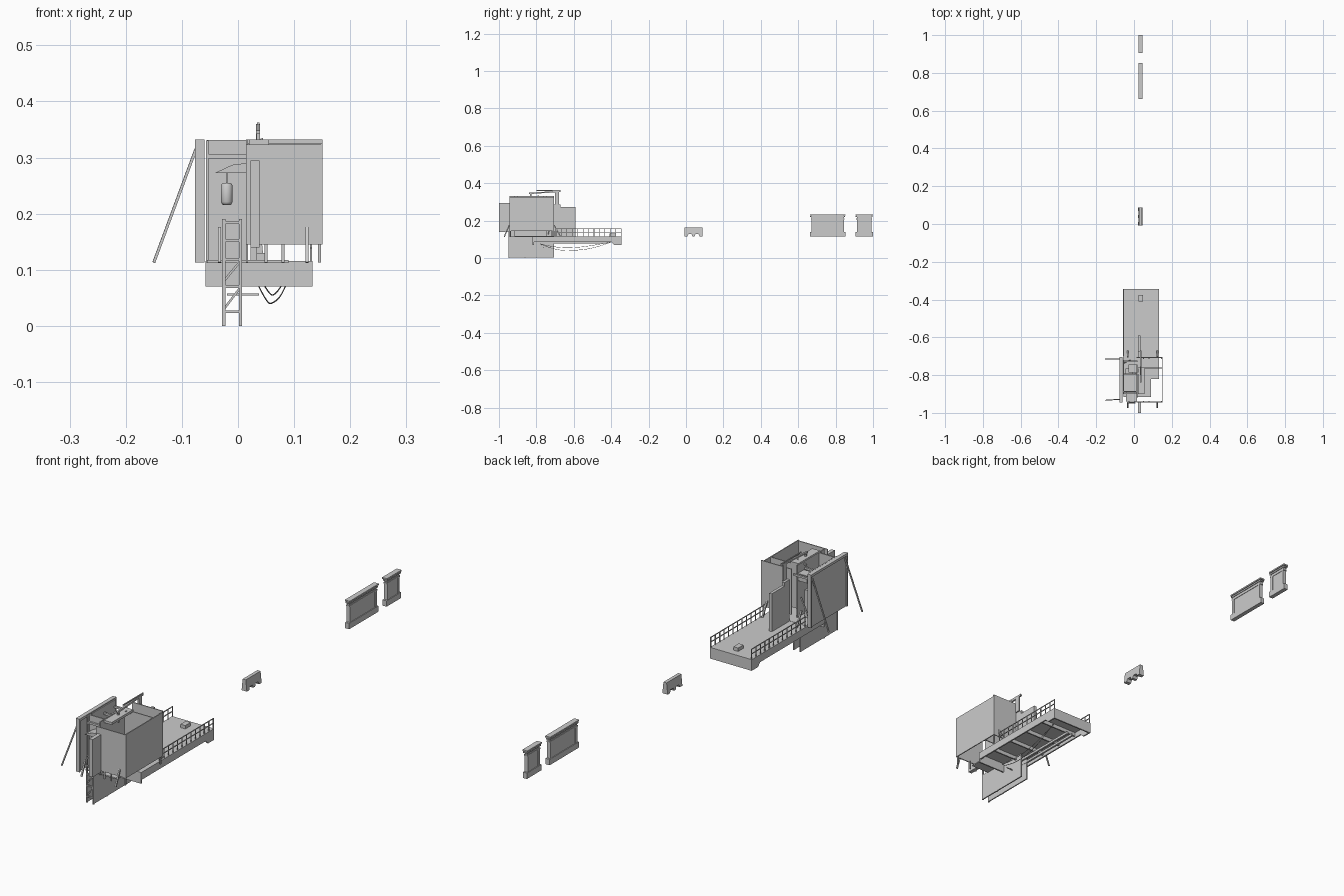
import bpy, bmesh, math
from mathutils import Vector


def mesh(name, bm):
    me = bpy.data.meshes.new(name)
    bmesh.ops.recalc_face_normals(bm, faces=bm.faces)
    bm.to_mesh(me)
    bm.free()
    ob = bpy.data.objects.new(name, me)
    bpy.context.collection.objects.link(ob)
    return ob


def box(name, x, y, z):
    bm = bmesh.new()
    bmesh.ops.create_cube(bm, size=1)
    for v in bm.verts:
        v.co = [(a + b) / 2 + c * (b - a) for (a, b), c in zip((x, y, z), v.co)]
    return mesh(name, bm)


def bar(name, p, q, w=0.005, d=None):
    p, q = Vector(p), Vector(q)
    bm = bmesh.new()
    bmesh.ops.create_cube(bm, size=1)
    for v in bm.verts:
        v.co = (v.co.x * w, v.co.y * (d or w), v.co.z * (q - p).length)
    ob = mesh(name, bm)
    ob.rotation_euler = (q - p).to_track_quat('Z', 'Y').to_euler()
    ob.location = (p + q) / 2
    return ob


def prism(name, pts, axis, a, b):
    """Extrude a 2D profile along x (yz profile) or y (xz profile)."""
    bm = bmesh.new()
    co = (lambda p, t: (t, p[0], p[1])) if axis == 'x' else (lambda p, t: (p[0], t, p[1]))
    f = bm.faces.new([bm.verts.new(co(p, a)) for p in pts])
    r = bmesh.ops.extrude_face_region(bm, geom=[f])
    off = Vector((b - a, 0, 0)) if axis == 'x' else Vector((0, b - a, 0))
    bmesh.ops.translate(bm, vec=off, verts=[g for g in r['geom'] if isinstance(g, bmesh.types.BMVert)])
    return mesh(name, bm)


def cable(name, pts, r=0.0012):
    cu = bpy.data.curves.new(name, 'CURVE')
    cu.dimensions, cu.bevel_depth, cu.bevel_resolution = '3D', r, 1
    s = cu.splines.new('NURBS')
    s.points.add(len(pts) - 1)
    for p, c in zip(s.points, pts):
        p.co = (*c, 1)
    s.use_endpoint_u, s.order_u = True, 3
    ob = bpy.data.objects.new(name, cu)
    bpy.context.collection.objects.link(ob)


# Platform: deck, fascias, deeper end, joists
XL, XR, YE = -0.058, 0.133, -0.345
box("deck", (XL, XR), (-0.82, YE), (0.108, 0.116))
side = [(-0.82, 0.116), (YE, 0.116), (YE, 0.07), (-0.385, 0.07), (-0.40, 0.085), (-0.82, 0.085)]
prism("side_fascia_right", side, 'x', XR - 0.006, XR)
prism("side_fascia_left", side, 'x', XL, XL + 0.006)
box("end_fascia", (XL, XR), (YE - 0.006, YE), (0.07, 0.116))
box("rear_fascia", (XL, XR), (-0.82, -0.814), (0.07, 0.116))
for i in range(4):
    y = -0.74 + i * 0.1
    box("joist", (XL + 0.006, XR - 0.006), (y, y + 0.006), (0.092, 0.108))
for x in (-0.03, -0.005):
    box("under_beam", (x, x + 0.008), (-0.80, -0.42), (0.078, 0.088))
box("deck_box", (0.025, 0.047), (-0.41, -0.375), (0.116, 0.13))

# Railings on both sides
for x in (XL + 0.003, XR - 0.003):
    for z in (0.138, 0.157):
        bar("rail", (x, -0.70, z), (x, YE, z), 0.003)
    for i in range(13):
        y = -0.695 + i * 0.029
        bar("rail_post", (x, y, 0.116), (x, y, 0.158), 0.003)

# Cables slung under the deck
for x, dx, z in ((0.035, 0.055, 0.02), (0.045, 0.04, 0.035)):
    cable("cable", [(x, -0.78, 0.075), (x + dx * .3, -0.70, z + 0.02), (x + dx * .5, -0.58, z + 0.02),
                    (x + dx * .8, -0.48, z + 0.035), (x + dx, -0.40, 0.085)])
bar("pipe", (-0.02, -0.76, 0.056), (0.037, -0.76, 0.056), 0.003)

# Lower passage: two tall side sheets tied by rungs
for x in (-0.028, 0.002):
    box("lower_panel", (x, x + 0.005), (-0.945, -0.705), (0.002, 0.116))
    for y in (-0.947, -0.86):
        bar("ladder_upright", (x + 0.0025, y, 0.0), (x + 0.0025, y, 0.19 if y < -0.9 else 0.116), 0.006)
for z in (0.025, 0.07, 0.118, 0.152, 0.184):
    bar("ladder_rung", (-0.026, -0.947, z), (0.005, -0.947, z), 0.005)
bar("ladder_brace", (-0.025, -0.945, 0.03), (0.004, -0.945, 0.068), 0.004)
bar("ladder_brace", (-0.025, -0.945, 0.08), (0.004, -0.945, 0.115), 0.004)

# Right room: open top and bottom
Y0, Y1 = -0.945, -0.705
box("room_front", (0.014, 0.151), (Y0, Y0 + 0.004), (0.145, 0.323))
box("room_right", (0.147, 0.151), (Y0, Y1), (0.145, 0.325))
box("room_back", (0.014, 0.151), (Y1 - 0.004, Y1), (0.145, 0.332))
box("room_left", (0.014, 0.018), (-0.92, -0.745), (0.113, 0.332))
box("room_partition", (0.018, 0.147), (-0.765, -0.761), (0.145, 0.325))
box("inner_floor", (-0.055, 0.09), (-0.915, -0.705), (0.112, 0.117))
for x in (0.05, 0.08, 0.145):
    for y in (Y0 + 0.006, Y1 - 0.006):
        bar("room_leg", (x, y, 0.113), (x, y, 0.15), 0.005)
for x in (-0.033, 0.123):
    bar("front_strut", (x, Y0, 0.175), (x, -0.972, 0.113), 0.006)
    bar("back_strut", (x, Y1, 0.175), (x, -0.672, 0.116), 0.006)

# Left wall with battens and outside braces
box("left_wall", (-0.072, -0.066), (Y0, Y1), (0.113, 0.332))
box("left_inner_wall", (-0.057, -0.053), (-0.90, -0.72), (0.113, 0.33))
for y in (Y0, Y1 - 0.006):
    box("wall_batten", (-0.077, -0.06), (y, y + 0.006), (0.113, 0.332))
box("wall_top_batten", (-0.077, -0.06), (Y0, Y1), (0.322, 0.332))
bar("wall_brace_back", (-0.075, -0.715, 0.315), (-0.15, -0.715, 0.113), 0.005)
bar("wall_brace_front", (-0.075, -0.928, 0.315), (-0.15, -0.933, 0.113), 0.005)

# Passage wall, ceiling ties, shelf
box("passage_wall", (-0.055, 0.014), (-0.89, -0.885), (0.113, 0.331))
for y in (-0.90, -0.80, -0.73):
    box("ceiling_tie", (-0.055, 0.018), (y, y + 0.008), (0.298, 0.306))
box("passage_cabinet", (-0.045, -0.005), (-0.80, -0.765), (0.117, 0.23))
box("passage_vent", (-0.03, 0.012), (-0.785, -0.745), (0.27, 0.30))
bar("passage_cross_brace", (-0.05, -0.735, 0.125), (-0.02, -0.72, 0.22), 0.005)

# Front canopy and hanging lantern
prism("canopy", [(-0.042, 0.272), (0.015, 0.272), (0.015, 0.29), (-0.01, 0.287)], 'y', -0.94, -0.89)
bar("lantern_rod", (-0.02, -0.92, 0.25), (-0.02, -0.92, 0.275), 0.003)
bm = bmesh.new()
prof = [(0, 0.215), (0.008, 0.216), (0.0105, 0.221), (0.0105, 0.25), (0.008, 0.254), (0, 0.255)]
vs = [bm.verts.new((r, 0, z)) for r, z in prof]
es = [bm.edges.new(e) for e in zip(vs, vs[1:])]
bmesh.ops.spin(bm, geom=vs + es, cent=(0, 0, 0), axis=(0, 0, 1), angle=math.tau, steps=16)
bmesh.ops.remove_doubles(bm, verts=bm.verts, dist=1e-5)
lan = mesh("lantern", bm)
lan.location = (-0.02, -0.92, 0)
for p in lan.data.polygons:
    p.use_smooth = True

# Door leaves standing out of the set
box("front_door_leaf", (0.022, 0.038), (-1.0, -0.945), (0.14, 0.295))
box("back_door_leaf", (0.022, 0.034), (-0.672, -0.59), (0.116, 0.272))
box("back_door_jamb", (0.022, 0.034), (-0.705, -0.672), (0.116, 0.287))

# Hoist on top
bar("hoist_boom", (0.036, -0.84, 0.345), (0.036, -0.67, 0.356), 0.007)
bar("hoist_mast", (0.036, -0.69, 0.287), (0.036, -0.69, 0.355), 0.007, 0.02)
bar("hoist_stay", (0.036, -0.80, 0.36), (0.036, -0.67, 0.36), 0.004)
bar("hoist_foot", (0.036, -0.83, 0.30), (0.036, -0.83, 0.348), 0.006)
bar("hoist_cross_bar", (0.005, -0.79, 0.318), (0.045, -0.79, 0.332), 0.006)
box("hoist_base", (0.02, 0.055), (-0.90, -0.76), (0.322, 0.332))

# Detached road barrier with notched feet
bm_y = [(-0.008, 0.116), (0.008, 0.116), (0.013, 0.128), (0.03, 0.128), (0.034, 0.116), (0.046, 0.116),
        (0.05, 0.128), (0.067, 0.128), (0.072, 0.116), (0.088, 0.116), (0.088, 0.163), (-0.008, 0.163)]
bar_ob = prism("barrier", bm_y, 'x', 0.022, 0.046)
for v in bar_ob.data.vertices:
    k = (v.co.z - 0.116) / 0.047
    v.co.x = 0.034 + (v.co.x - 0.034) * (1 - 0.4 * k)

# Detached parapet walls: plinth, body, end piers, stacked cornice
for a, b in ((0.662, 0.852), (0.905, 1.0)):
    layers = [(0, 0.018, 0.116, 0.14), (0.01, 0.012, 0.14, 0.205), (0.005, 0.016, 0.205, 0.211),
              (0.008, 0.012, 0.211, 0.218), (0.002, 0.018, 0.218, 0.223), (0, 0.022, 0.226, 0.232),
              (0.006, 0.014, 0.222, 0.227)]
    for inset, t, z0, z1 in layers:
        box("parapet_layer", (0.034 - t / 2, 0.034 + t / 2), (a + inset, b - inset), (z0, z1))
    for y in (a + 0.008, b - 0.02):
        box("parapet_pier", (0.026, 0.042), (y, y + 0.012), (0.14, 0.205))
